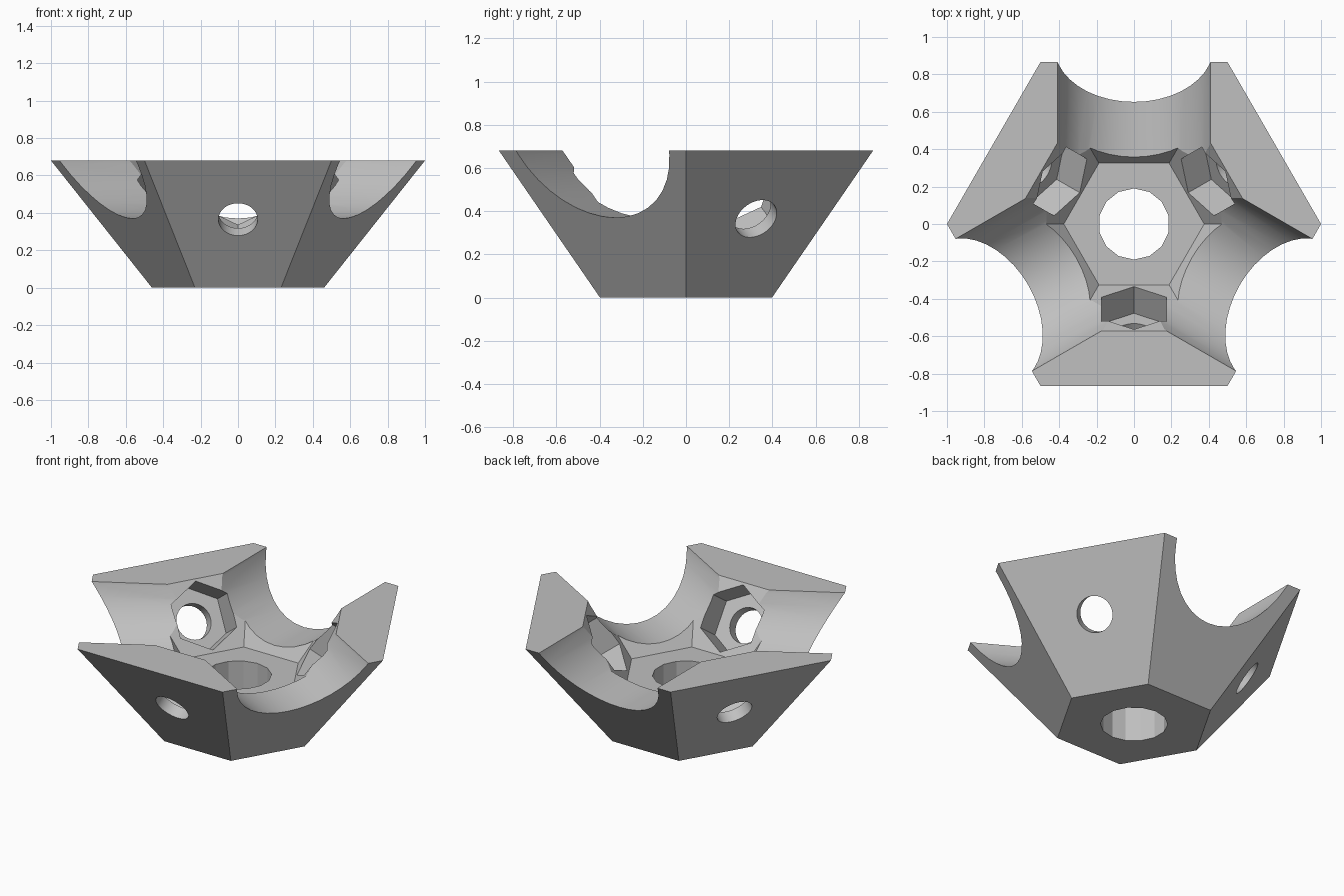
import bpy, bmesh
from math import sin, cos, radians, atan2, pi
from mathutils import Matrix, Vector

if "Cube" in bpy.data.objects:
    bpy.data.objects.remove(bpy.data.objects["Cube"], do_unlink=True)

TOP, TOP_R, BASE_R = 0.68, 1.0, 0.46
HEX = cos(pi / 6)
SLOPE = (TOP_R - BASE_R) * HEX / TOP      # outward run of the walls per unit height
FLOOR = 0.322
WALL = 0.244                              # wall thickness, square to the face

grey = bpy.data.materials.new("light grey")
grey.use_nodes = True
colour = (0.53, 0.53, 0.53, 1)
grey.diffuse_color = colour
grey.node_tree.nodes["Principled BSDF"].inputs["Base Color"].default_value = colour


def prism(name, sides, r0, r1, z0, z1, matrix=Matrix(), start=0):
    """Straight or tapered prism along the local z axis."""
    bm = bmesh.new()
    rings = []
    for r, z in ((r0, z0), (r1, z1)):
        angles = [start + 2 * pi * i / sides for i in range(sides)]
        rings.append([bm.verts.new(matrix @ Vector((r * cos(a), r * sin(a), z)))
                      for a in angles])
    low, high = rings
    bm.faces.new(low[::-1])
    bm.faces.new(high)
    for i in range(sides):
        j = (i + 1) % sides
        bm.faces.new((low[i], low[j], high[j], high[i]))
    bmesh.ops.recalc_face_normals(bm, faces=bm.faces)
    mesh = bpy.data.meshes.new(name)
    bm.to_mesh(mesh)
    bm.free()
    mesh.materials.append(grey)
    obj = bpy.data.objects.new(name, mesh)
    bpy.context.collection.objects.link(obj)
    return obj


def cut(body, cutter):
    cutter.hide_render = True
    bpy.context.view_layer.objects.active = body
    mod = body.modifiers.new("cut", 'BOOLEAN')
    mod.operation, mod.solver, mod.object = 'DIFFERENCE', 'EXACT', cutter
    bpy.ops.object.modifier_apply(modifier=mod.name)
    bpy.data.objects.remove(cutter, do_unlink=True)


# Tapered hexagonal body with a parallel-walled hollow
body = prism("hexagonal_bracket", 6, BASE_R, TOP_R, 0, TOP)
floor_r = 0.325 / HEX
rim_z = TOP + 0.1
rim_r = floor_r + (rim_z - FLOOR) * SLOPE / HEX
cut(body, prism("hollow", 6, floor_r, rim_r, FLOOR, rim_z))

# Round hole through the floor
cut(body, prism("floor_hole", 14, 0.19, 0.19, -0.1, FLOOR + 0.05, start=pi / 2))

# Three rounded channels for tubes
for angle in (90, 210, 330):
    place = (Matrix.Rotation(radians(angle), 4, 'Z')
             @ Matrix.Translation((0, 0, 0.795))
             @ Matrix.Rotation(pi / 2, 4, 'Y'))
    cut(body, prism("tube_channel", 40, 0.425, 0.425, 0, 1.3, place))

# Bolt holes and hexagonal nut pockets, square to the other three walls
bolt_z = 0.365
bolt_r = BASE_R * HEX + bolt_z * SLOPE
for angle in (270, 30, 150):
    place = (Matrix.Rotation(radians(angle), 4, 'Z')
             @ Matrix.Translation((bolt_r, 0, bolt_z))
             @ Matrix.Rotation(pi / 2 + atan2(SLOPE, 1), 4, 'Y'))
    cut(body, prism("nut_pocket", 6, 0.202, 0.202, -WALL - 0.05, -0.07, place))
    cut(body, prism("bolt_hole", 32, 0.105, 0.105, -0.15, 0.1, place))

# Smooth the round cuts, keep the flat faces crisp
bpy.ops.object.select_all(action='DESELECT')
body.select_set(True)
bpy.context.view_layer.objects.active = body
bpy.ops.object.shade_smooth_by_angle(angle=radians(20))
